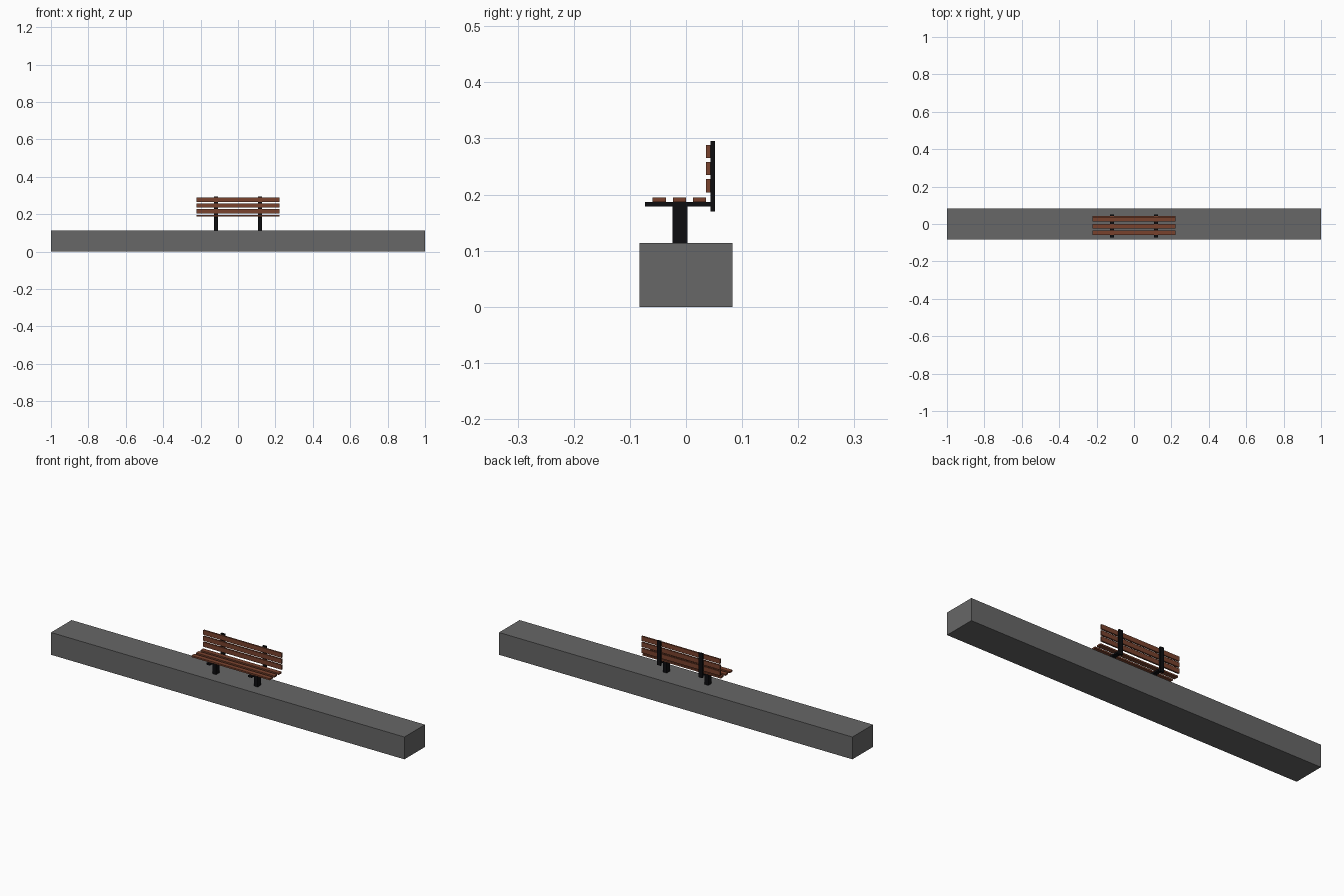
import bpy

if "Cube" in bpy.data.objects:
    bpy.data.objects.remove(bpy.data.objects["Cube"], do_unlink=True)


def make_material(name, rgb):
    mat = bpy.data.materials.new(name)
    mat.use_nodes = True
    color = (*rgb, 1.0)
    mat.diffuse_color = color
    mat.node_tree.nodes["Principled BSDF"].inputs["Base Color"].default_value = color
    return mat


concrete = make_material("grey concrete", (0.135, 0.135, 0.135))
wood = make_material("brown wood", (0.19, 0.055, 0.027))
metal = make_material("black metal", (0.004, 0.004, 0.005))


def box(name, x, y, z, mat):
    """Box spanning the given (low, high) range on each axis."""
    spans = (x, y, z)
    bpy.ops.mesh.primitive_cube_add(size=1, location=[(a + b) / 2 for a, b in spans])
    obj = bpy.context.object
    obj.name = name
    obj.scale = [b - a for a, b in spans]
    bpy.ops.object.transform_apply(location=False, rotation=False, scale=True)
    obj.data.materials.append(mat)
    return obj


# Long wall under the bench
box("wall", (-1, 1), (-0.083, 0.083), (0, 0.114), concrete)

# Metal supports, one on each side
for side, cx in (("right", -0.118), ("left", 0.118)):
    x = (cx - 0.0105, cx + 0.0105)
    box(side + "_post", x, (-0.024, 0.003), (0.114, 0.179), metal)
    box(side + "_seat_bracket", x, (-0.073, 0.044), (0.179, 0.187), metal)
    box(side + "_back_bracket", x, (0.044, 0.052), (0.170, 0.295), metal)

# Wooden slats of the seat and the backrest
length = (-0.222, 0.222)
width = 0.0235
for i in range(3):
    y = -0.0595 + i * 0.036
    box(f"seat_slat_{i + 1}", length, (y, y + width), (0.187, 0.195), wood)
    z = 0.204 + i * 0.0305
    box(f"back_slat_{i + 1}", length, (0.036, 0.044), (z, z + width), wood)
